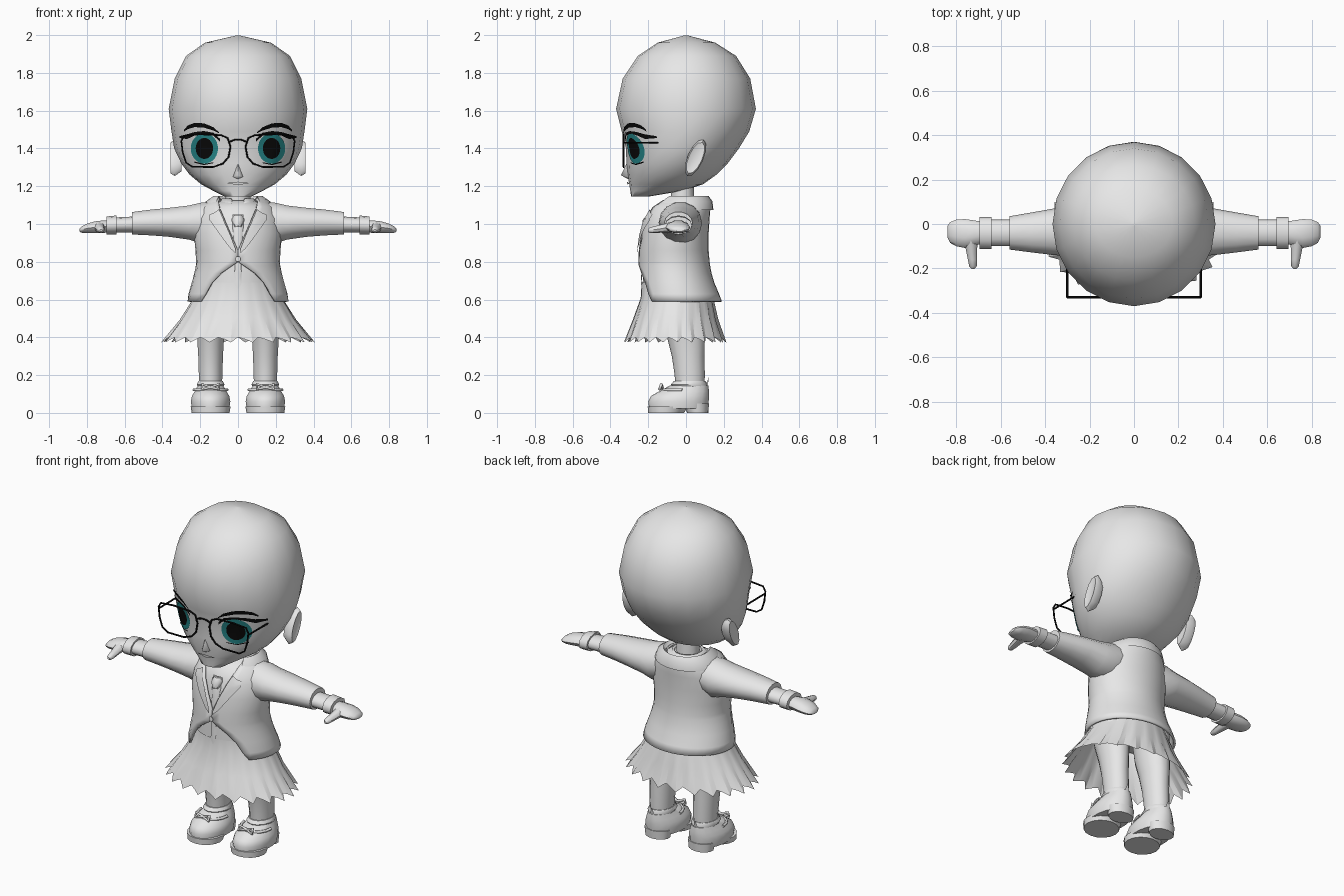
import bpy, bmesh, math
from math import sin, cos, pi, asin, sqrt, radians
from mathutils import Vector, Matrix
from mathutils.bvhtree import BVHTree


def material(name, rgb):
    m = bpy.data.materials.new(name)
    m.diffuse_color = (*rgb, 1)
    return m


GREY = material("plain_grey", (0.8, 0.8, 0.8))
BLACK = material("black", (0.003, 0.003, 0.003))
TEAL = material("teal", (0.02, 0.25, 0.26))


def finish(name, verts, faces, mat=GREY, angle=45, mirror=False, thick=0):
    me = bpy.data.meshes.new(name)
    me.from_pydata([tuple(v) for v in verts], [], faces)
    me.materials.append(mat)
    ob = bpy.data.objects.new(name, me)
    bpy.context.collection.objects.link(ob)
    bpy.ops.object.select_all(action='DESELECT')
    ob.select_set(True)
    bpy.context.view_layer.objects.active = ob
    bpy.ops.object.shade_smooth_by_angle(angle=radians(angle))
    if thick:
        s = ob.modifiers.new("thickness", 'SOLIDIFY')
        s.thickness = thick
    if mirror:
        ob.modifiers.new("mirror", 'MIRROR')
    return ob


def bridge(rings, closed=True, caps=True):
    """Join equal rings of points with quads."""
    n = len(rings[0])
    verts = [p for r in rings for p in r]
    faces = []
    for k in range(len(rings) - 1):
        for i in range(n if closed else n - 1):
            j = (i + 1) % n
            faces.append((k * n + i, k * n + j, k * n + n + j, k * n + n + i))
    if caps and closed:
        faces.append(tuple(reversed(range(n))))
        faces.append(tuple(range(len(verts) - n, len(verts))))
    return verts, faces


def loft_z(name, rows, n=16, cx=0, caps=True, **kw):
    """Rows: z, half width, y front, y back."""
    rings = [[(cx + w * sin(2 * pi * i / n),
               (f + b) / 2 - (b - f) / 2 * cos(2 * pi * i / n), z) for i in range(n)]
             for z, w, f, b in rows]
    return finish(name, *bridge(rings, True, caps), **kw)


def open_loft(name, rows, n=24, **kw):
    """Rows: z, half width, y front, y back, half gap at the front."""
    rings = []
    for z, w, f, b, gap in rows:
        a0 = asin(gap / w)
        angles = [a0 + (2 * pi - 2 * a0) * i / n for i in range(n + 1)]
        rings.append([(w * sin(a), (f + b) / 2 - (b - f) / 2 * cos(a), z) for a in angles])
    return finish(name, *bridge(rings, False), **kw)


def loft_x(name, rows, n=12, **kw):
    """Rows: x, y low, y high, z low, z high; mirrored to both sides."""
    rings = [[(x, (a + b) / 2 + (b - a) / 2 * cos(2 * pi * i / n),
               (c + d) / 2 + (d - c) / 2 * sin(2 * pi * i / n)) for i in range(n)]
             for x, a, b, c, d in rows]
    return finish(name, *bridge(rings), mirror=True, **kw)


def tree(ob):
    me = ob.data
    return BVHTree.FromPolygons([v.co for v in me.vertices], [p.vertices[:] for p in me.polygons])


def drape(name, cols, bvh, mat, off=0.006, rows=5, mirror=True):
    """Thin plate laid on a front surface. Columns: x, z low, z high."""
    rings, y = [], -0.25
    for x, lo, hi in cols:
        ring = []
        for i in range(rows + 1):
            z = lo + (hi - lo) * i / rows
            hit = bvh.ray_cast(Vector((x, -2, z)), Vector((0, 1, 0)))[0]
            if hit and hit.y < -0.05:
                y = hit.y
            ring.append((x, y - off, z))
        rings.append(ring)
    verts, faces = bridge(rings, False)
    return finish(name, verts, [f[::-1] for f in faces], mat, mirror=mirror)


def disc(cx, cz, rx, rz, n=14):
    out = []
    for i in range(n + 1):
        c = -cos(pi * i / n)
        h = rz * sqrt(max(0, 1 - c * c)) + 0.0005
        out.append((cx + rx * c, cz - h, cz + h))
    return out


def wire(name, paths, r, mat, mirror=True):
    cu = bpy.data.curves.new(name, 'CURVE')
    cu.dimensions = '3D'
    cu.bevel_depth = r
    cu.bevel_resolution = 1
    for pts, cyclic in paths:
        sp = cu.splines.new('POLY')
        sp.points.add(len(pts) - 1)
        for p, co in zip(sp.points, pts):
            p.co = (*co, 1)
        sp.use_cyclic_u = cyclic
    cu.materials.append(mat)
    ob = bpy.data.objects.new(name, cu)
    bpy.context.collection.objects.link(ob)
    if mirror:
        ob.modifiers.new("mirror", 'MIRROR')
    return ob


# head, nose and ears
head = loft_z("head", [
    (1.145, .07, -.29, -.20), (1.175, .13, -.295, -.02), (1.21, .195, -.30, .09),
    (1.26, .255, -.31, .16), (1.32, .30, -.315, .22), (1.40, .338, -.318, .28),
    (1.49, .352, -.34, .335), (1.61, .367, -.37, .37), (1.77, .335, -.335, .34),
    (1.89, .275, -.255, .265), (1.96, .175, -.15, .155), (1.998, .01, -.01, .01)], 20, angle=70)
face = tree(head)
finish("nose", [(-.03, -.30, 1.25), (.03, -.30, 1.25), (0, -.31, 1.33), (0, -.345, 1.258), (0, -.30, 1.235)],
       [(0, 3, 2), (3, 1, 2), (0, 4, 3), (4, 1, 3)], angle=70)
lean = Matrix.Rotation(radians(-24), 3, 'X')
ear = []
for x, k in ((.30, .75), (.335, 1), (.358, .85), (.352, .5)):
    ear.append([lean @ Vector((0, .042 * k * cos(2 * pi * i / 12), .105 * k * sin(2 * pi * i / 12)))
                + Vector((x, .05, 1.35)) for i in range(12)])
finish("ears", *bridge(ear), mirror=True)

# eyes, brows and mouth
drape("irises", disc(.178, 1.40, .072, .08), face, TEAL, .006)
drape("pupils", disc(.178, 1.40, .046, .055), face, BLACK, .009)
drape("eyelashes", [(.095, 1.435, 1.45), (.13, 1.468, 1.483), (.18, 1.478, 1.492), (.23, 1.468, 1.487),
                    (.27, 1.45, 1.475), (.31, 1.455, 1.465)], face, BLACK, .008, 2)
drape("eyebrows", [(.10, 1.48, 1.485), (.13, 1.495, 1.512), (.18, 1.51, 1.533), (.23, 1.513, 1.535),
                   (.265, 1.503, 1.522), (.285, 1.49, 1.50)], face, BLACK, .009, 2)
drape("lower_lashes", [(.13, 1.322, 1.327), (.18, 1.312, 1.318), (.23, 1.324, 1.331)], face, BLACK, .008, 2)
drape("lips", [(-.055, 1.214, 1.218), (0, 1.207, 1.224), (.055, 1.214, 1.218)], face, GREY, .01, 2, False)

# glasses
lens = [(.04, 1.41), (.055, 1.455), (.09, 1.47), (.20, 1.475), (.285, 1.468), (.30, 1.44),
        (.293, 1.38), (.275, 1.325), (.24, 1.302), (.13, 1.302), (.08, 1.32), (.05, 1.355)]
wire("glasses_frame", [([(x, -.33, z) for x, z in lens], True),
                       ([(.30, -.33, 1.43), (.302, -.07, 1.43)], False),
                       ([(.045, -.33, 1.435), (.02, -.33, 1.445), (0, -.33, 1.447)], False)], .005, BLACK)

# neck and shirt
loft_z("neck", [(1.04, .07, -.08, .05), (1.21, .062, -.08, .04)], 12)
shirt = loft_z("shirt", [
    (.62, .21, -.232, .12), (.72, .205, -.228, .11), (.86, .2, -.225, .10), (.95, .21, -.215, .10),
    (1.03, .2, -.195, .105), (1.09, .16, -.165, .10), (1.125, .08, -.10, .07)], 24)
open_loft("shirt_collar", [(1.08, .11, -.16, .08, .03), (1.135, .085, -.105, .07, .035)], 14, thick=.012)
chest = tree(shirt)
drape("necktie", [(-.03, 1.03, 1.05), (-.017, .68, 1.05), (0, .655, 1.05), (.017, .68, 1.05),
                  (.03, 1.03, 1.05)], chest, GREY, .009, 8, False)
loft_z("tie_knot", [(.985, .02, -.23, -.18), (1.02, .034, -.23, -.17), (1.045, .026, -.21, -.16)], 8)

# jacket with open front, lapels, collar and button
jacket = open_loft("jacket", [
    (.59, .268, -.255, .19, .20), (.63, .262, -.255, .175, .175), (.69, .245, -.253, .15, .14),
    (.74, .232, -.252, .135, .09), (.78, .224, -.252, .128, .03), (.80, .222, -.252, .125, 0),
    (.86, .225, -.25, .12, .0), (.95, .235, -.24, .12, .04), (1.03, .225, -.225, .125, .075),
    (1.09, .195, -.20, .13, .10), (1.125, .15, -.165, .125, .105), (1.14, .115, -.12, .11, .095)],
    28, thick=.012)
front = tree(jacket)
drape("lapels", [(.012, .845, .865), (.04, .87, .94), (.075, .915, 1.018), (.10, .95, 1.078),
                 (.125, .985, 1.06), (.15, 1.02, 1.05)], front, GREY, .01)
open_loft("jacket_collar", [(1.075, .19, -.19, .145, .125), (1.12, .17, -.165, .14, .115),
                            (1.148, .13, -.135, .12, .10), (1.125, .105, -.12, .10, .09)], 22)
drape("button", disc(0, .815, .014, .014, 8), front, GREY, .009, 2, False)

# sleeves, cuffs, hands and thumbs
loft_x("sleeves", [(.12, -.14, .08, .92, 1.12), (.20, -.145, .085, .895, 1.115), (.26, -.145, .08, .915, 1.10),
                   (.36, -.14, .07, .93, 1.088), (.46, -.128, .052, .938, 1.078), (.56, -.115, .035, .943, 1.065)], 14)
loft_x("shirt_cuffs", [(.54, -.10, .02, .955, 1.04), (.645, -.10, .02, .955, 1.035)])
loft_x("cuff_bands", [(.642, -.112, .032, .945, 1.045), (.695, -.112, .032, .945, 1.04)])
loft_x("hands", [(.68, -.085, .01, .955, 1.02), (.72, -.10, .016, .95, 1.02), (.76, -.108, .022, .95, 1.015),
                 (.80, -.10, .02, .95, 1.003), (.828, -.085, .008, .953, .988), (.84, -.06, -.01, .96, .975)], 10)
thumb = [[(x + r * sin(2 * pi * i / 8), y, .985 + z + r * .9 * cos(2 * pi * i / 8)) for i in range(8)]
         for x, y, z, r in ((.735, -.06, 0, .034), (.732, -.11, -.006, .026), (.727, -.16, -.014, .021),
                            (.725, -.19, -.018, .017), (.725, -.202, -.02, .007))]
finish("thumbs", *bridge([r[::-1] for r in thumb[::1]]), mirror=True).data.flip_normals()

# pleated skirt
pleats, rings = 22, []
for z, w, f, b, d in ((.69, .205, -.235, .115, 0), (.61, .235, -.24, .145, .02),
                      (.50, .305, -.28, .17, .06), (.385, .40, -.325, .21, .10)):
    ring = []
    for i in range(pleats * 3):
        a, step = 2 * pi * i / (pleats * 3), i % 3
        k = 1 + d * (-.75, -.35, .2)[step]
        dz = d * (.15, .05, -.12)[step]
        ring.append((w * k * sin(a), (f + b) / 2 - (b - f) / 2 * k * cos(a), z + dz))
    rings.append(ring)
finish("skirt", *bridge(rings[::-1], caps=False), angle=25)

# legs and socks
loft_z("legs", [(.10, .06, -.055, .095), (.20, .064, -.06, .10), (.30, .067, -.075, .097),
                (.40, .073, -.10, .10), (.50, .085, -.13, .10), (.64, .095, -.15, .09)], 14, cx=.145, mirror=True)
loft_z("sock_tops", [(.135, .068, -.07, .11), (.15, .075, -.08, .112), (.168, .066, -.065, .103)],
       14, cx=.145, mirror=True)

# shoes with sole, heel, strap and bow
loft_z("shoes", [(.022, .10, -.195, .115), (.06, .106, -.20, .12), (.09, .10, -.185, .122),
                 (.115, .085, -.14, .122), (.145, .068, -.085, .118)], 18, cx=.145, mirror=True)
loft_z("soles", [(0, .10, -.20, -.01), (.035, .106, -.203, .01)], 16, cx=.145, mirror=True)
loft_z("heels", [(0, .075, .005, .118), (.05, .082, -.01, .122)], 14, cx=.145, mirror=True)
finish("heel_tabs", [(.125, .112, .13), (.165, .112, .13), (.145, .122, .19), (.145, .10, .14)],
       [(0, 1, 2), (0, 2, 3), (1, 3, 2), (0, 3, 1)], mirror=True)
wire("shoe_straps", [([(.145 + .088 * sin(a), -.02 - .10 * cos(a), .122) for a in
                       [pi * (i - 4) / 8 for i in range(9)]], False),
                     ([(.145, -.125, .135), (.10, -.13, .152), (.10, -.14, .125), (.145, -.125, .135),
                       (.19, -.13, .152), (.19, -.14, .125)], True)], .008, GREY)
